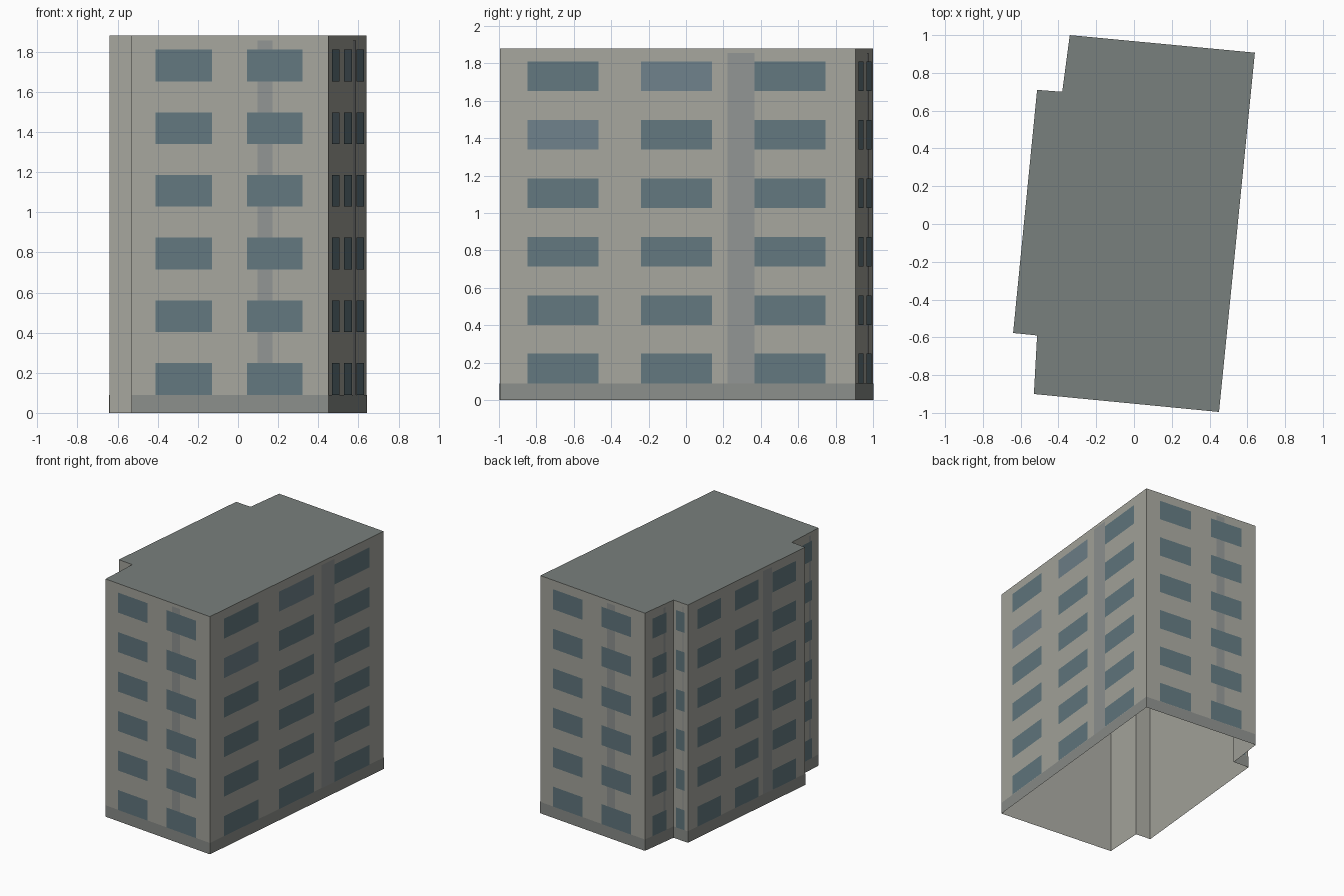
import bpy
from mathutils import Vector

if "Cube" in bpy.data.objects:
    bpy.data.objects.remove(bpy.data.objects["Cube"])

H = 1.88          # building height
FLOORS = 6
STEP = 0.3125     # storey pitch


def material(name, rgb):
    m = bpy.data.materials.new(name)
    m.diffuse_color = tuple((c / 255) ** 2.2 for c in rgb) + (1.0,)
    m.use_nodes = True
    m.node_tree.nodes["Principled BSDF"].inputs["Base Color"].default_value = m.diffuse_color
    return m


def add_mesh(name, verts, faces, mat):
    me = bpy.data.meshes.new(name)
    me.from_pydata(verts, [], faces)
    me.materials.append(mat)
    ob = bpy.data.objects.new(name, me)
    bpy.context.collection.objects.link(ob)
    return ob


def add_panels(name, quads, mat):
    verts = [v for q in quads for v in q]
    faces = [tuple(range(i, i + 4)) for i in range(0, len(verts), 4)]
    return add_mesh(name, verts, faces, mat)


def panel(a, b, t0, t1, z0, z1, off):
    """Quad lying just outside wall a-b, between fractions t0 and t1."""
    a, b = Vector((*a, 0)), Vector((*b, 0))
    d = b - a
    n = Vector((d.y, -d.x, 0)).normalized() * off
    p, q = a + d * t0 + n, a + d * t1 + n
    up0, up1 = Vector((0, 0, z0)), Vector((0, 0, z1))
    return [p + up0, q + up0, q + up1, p + up1]


# Footprint, counter-clockwise from the front left corner
plan = [(-0.53, -0.90), (0.45, -0.995), (0.64, 0.907), (-0.34, 1.0),
        (-0.38, 0.70), (-0.513, 0.71), (-0.64, -0.577), (-0.513, -0.59)]
n = len(plan)

# Window layouts: (start, end) fractions along the wall
two = [(0.122, 0.408), (0.587, 0.87)]
three = [(0.078, 0.277), (0.397, 0.597), (0.716, 0.916)]
one = [(0.25, 0.75)]
layouts = [two, three, two, one, [(0.2, 0.8)], three, [], one]

wall_mat = material("wall", (164, 164, 156))
roof_mat = material("roof", (120, 127, 124))
glass_mat = material("glass", (98, 119, 126))
pale_mat = material("pale_glass", (110, 128, 137))
strip_mat = material("strip", (143, 147, 146))
base_mat = material("base", (138, 141, 137))

# Wall shell, open underneath, and flat roof
ring = [(x, y, z) for z in (0, H) for x, y in plan]
add_mesh("walls", ring,
         [(i, (i + 1) % n, (i + 1) % n + n, i + n) for i in range(n)], wall_mat)
add_mesh("roof", ring[n:], [tuple(range(n))], roof_mat)

# Facade panels
glass, pale, strips, bases = [], [], [], []
for i, cols in enumerate(layouts):
    if not cols:
        continue
    a, b = plan[i], plan[(i + 1) % n]
    bases.append(panel(a, b, 0, 1, 0, 0.09, 0.002))
    strips.append(panel(a, b, 0.64, 0.716, 0.09, 1.855, 0.002))
    for c, (t0, t1) in enumerate(cols):
        for f in range(FLOORS):
            z = 0.09 + STEP * f
            is_pale = i == 1 and (c, f) in ((0, 4), (1, 5))
            (pale if is_pale else glass).append(
                panel(a, b, t0, t1, z, z + 0.158, 0.004))

add_panels("windows", glass, glass_mat)
add_panels("pale_windows", pale, pale_mat)
add_panels("vertical_strips", strips, strip_mat)
add_panels("base_bands", bases, base_mat)
